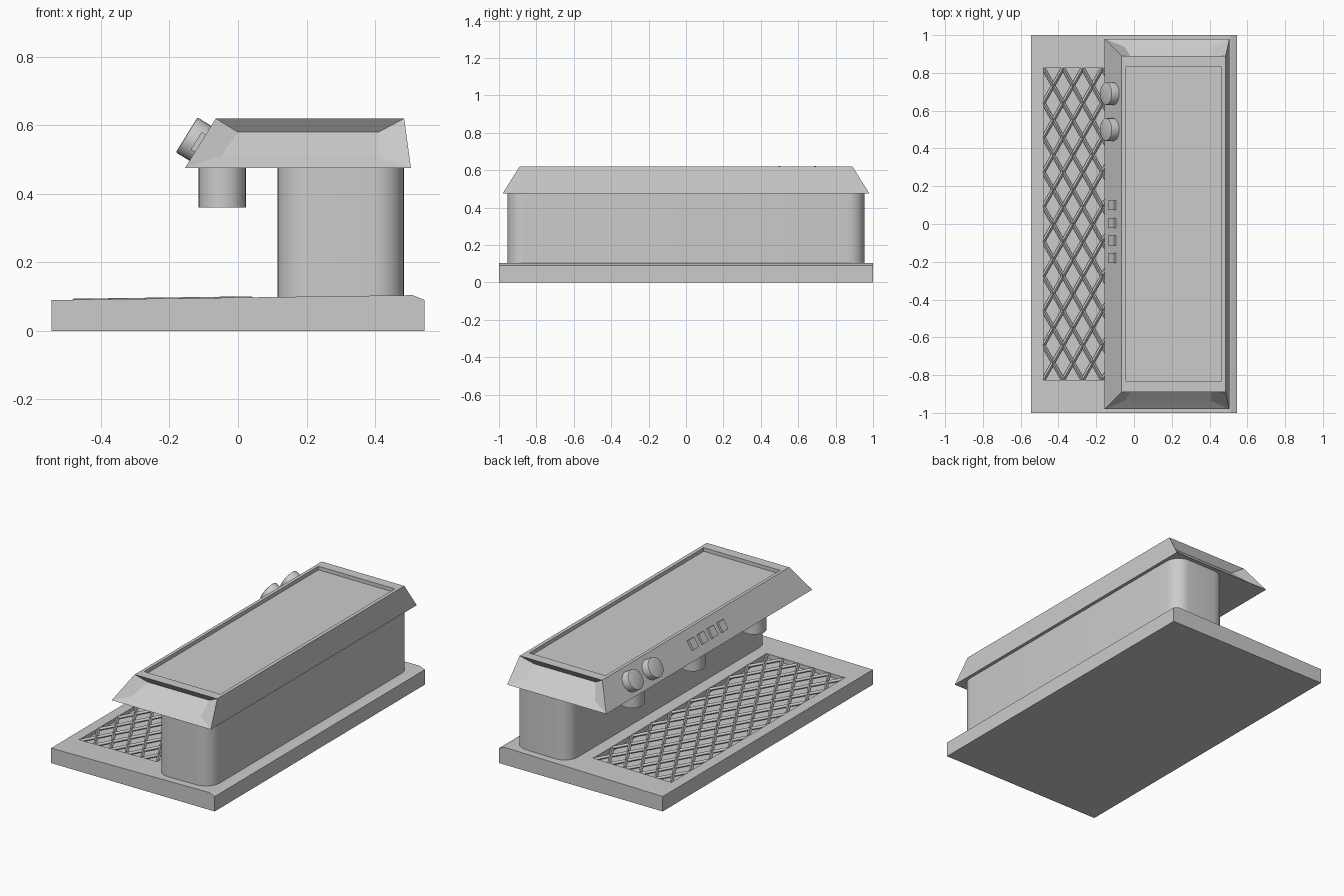
import bpy, bmesh, math
from mathutils import Vector, Matrix

cube = bpy.data.objects.get("Cube")
if cube:
    bpy.data.objects.remove(cube, do_unlink=True)

grey = bpy.data.materials.new("plain grey")
grey.use_nodes = True
grey.diffuse_color = (0.6, 0.6, 0.6, 1)
grey.node_tree.nodes["Principled BSDF"].inputs["Base Color"].default_value = (0.6, 0.6, 0.6, 1)


def add_object(name, bm, smooth=False):
    bmesh.ops.recalc_face_normals(bm, faces=bm.faces)
    mesh = bpy.data.meshes.new(name)
    bm.to_mesh(mesh)
    bm.free()
    mesh.materials.append(grey)
    obj = bpy.data.objects.new(name, mesh)
    bpy.context.collection.objects.link(obj)
    if smooth:
        bpy.ops.object.select_all(action="DESELECT")
        obj.select_set(True)
        bpy.context.view_layer.objects.active = obj
        bpy.ops.object.shade_smooth_by_angle(angle=math.radians(35))
    return obj


def box(bm, x0, x1, y0, y1, z0, z1):
    mat = Matrix.Translation(((x0 + x1) / 2, (y0 + y1) / 2, (z0 + z1) / 2))
    mat = mat @ Matrix.Diagonal((x1 - x0, y1 - y0, z1 - z0, 1))
    return bmesh.ops.create_cube(bm, size=1, matrix=mat)["verts"]


def rect(x0, x1, y, z):
    return [(x0, -y, z), (x1, -y, z), (x1, y, z), (x0, y, z)]


def nest(bm, loops):
    """Join successive four-point loops and close the last one."""
    for a, b in zip(loops, loops[1:]):
        for i in range(4):
            j = (i + 1) % 4
            bm.faces.new([bm.verts.new(p) for p in (a[i], a[j], b[j], b[i])])
    bm.faces.new([bm.verts.new(p) for p in loops[-1]])


def base_top(x):
    return 0.09 + (x + 0.545) * 0.0135


# Base: gently sloping slab with a sunken drip tray
TRAY_X0, TRAY_X1, TRAY_Y = -0.48, 0.04, 0.825
bm = bmesh.new()
profile = [(-0.545, 0), (0.545, 0), (0.545, 0.09), (0.51, base_top(0.51)), (-0.545, 0.09)]
side = bm.faces.new([bm.verts.new((x, -1, z)) for x, z in profile])
ext = bmesh.ops.extrude_face_region(bm, geom=[side])["geom"]
bmesh.ops.translate(bm, vec=(0, 2, 0), verts=[v for v in ext if isinstance(v, bmesh.types.BMVert)])
base = add_object("base", bm)

bm = bmesh.new()
box(bm, TRAY_X0, TRAY_X1, -TRAY_Y, TRAY_Y, 0.07, 0.2)
cutter = add_object("tray_cutter", bm)
cutter.hide_render = True
cut = base.modifiers.new("tray recess", "BOOLEAN")
cut.operation = "DIFFERENCE"
cut.solver = "EXACT"
cut.object = cutter
bpy.ops.object.select_all(action="DESELECT")
base.select_set(True)
bpy.context.view_layer.objects.active = base
bpy.ops.object.modifier_apply(modifier=cut.name)
bpy.data.objects.remove(cutter, do_unlink=True)

# Drip grate: two crossing families of diagonal bars clipped to the tray
COLS, ROWS = 5, 9
curve = bpy.data.curves.new("drip_grate", "CURVE")
curve.dimensions = "3D"
curve.bevel_depth = 0.01
curve.bevel_resolution = 0
curve.use_fill_caps = True
curve.materials.append(grey)


def grate_point(u, v):
    x = TRAY_X0 + u / COLS * (TRAY_X1 - TRAY_X0)
    y = -TRAY_Y + v / ROWS * 2 * TRAY_Y
    return (x, y, base_top(x) - 0.007, 1)


for k in range(1, COLS + ROWS):
    u0, u1 = max(0, k - ROWS), min(COLS, k)
    for flip in (False, True):
        bar = curve.splines.new("POLY")
        bar.points.add(1)
        for pt, u in zip(bar.points, (u0, u1)):
            v = k - u
            pt.co = grate_point(u, ROWS - v if flip else v)
grate = bpy.data.objects.new("drip_grate", curve)
bpy.context.collection.objects.link(grate)
bpy.ops.object.select_all(action="DESELECT")
grate.select_set(True)
bpy.context.view_layer.objects.active = grate
bpy.ops.object.convert(target="MESH")
bpy.ops.object.shade_flat()

# Body: tall block with rounded upright edges
bm = bmesh.new()
box(bm, 0.115, 0.485, -0.955, 0.955, 0.09, 0.476)
upright = [e for e in bm.edges if abs(e.verts[0].co.z - e.verts[1].co.z) > 0.1]
bmesh.ops.bevel(bm, geom=upright, offset=0.09, segments=7, profile=0.5, affect="EDGES")
add_object("body", bm, smooth=True)

# Head: tapered housing with a sunken top and hollowed ends
bm = bmesh.new()
low = rect(-0.155, 0.505, 0.98, 0.475)
high = rect(-0.065, 0.485, 0.89, 0.62)
nest(bm, [low])
nest(bm, [high, rect(-0.045, 0.463, 0.83, 0.62), rect(-0.045, 0.463, 0.83, 0.598)])
nest(bm, [[low[0], low[3], high[3], high[0]]])
nest(bm, [[low[1], low[2], high[2], high[1]]])
for s in (-1, 1):
    outer = [(-0.155, 0.98 * s, 0.475), (0.505, 0.98 * s, 0.475),
             (0.485, 0.89 * s, 0.62), (-0.065, 0.89 * s, 0.62)]
    inner = [(-0.05, 0.938 * s, 0.51), (0.41, 0.938 * s, 0.51),
             (0.41, 0.86 * s, 0.58), (0.0, 0.86 * s, 0.58)]
    nest(bm, [outer, inner])
bmesh.ops.remove_doubles(bm, verts=bm.verts, dist=0.0001)
add_object("head", bm)

# Frame of the sloping control panel: local z points out of the panel
up = Vector((0.09, 0, 0.145)).normalized()
across = Vector((0, 1, 0))
out = Vector((-up.z, 0, up.x))


def panel_matrix(y):
    m = Matrix((up, across, out)).transposed().to_4x4()
    m.translation = Vector((-0.11, y, 0.5475))
    return m


# Knobs: short dials with a softened rim
for i, y in enumerate((0.50, 0.69)):
    bm = bmesh.new()
    bmesh.ops.create_cone(bm, cap_ends=True, segments=32, radius1=0.06, radius2=0.06, depth=0.057)
    rim = [e for e in bm.edges if all(v.co.z > 0 for v in e.verts)]
    bmesh.ops.bevel(bm, geom=rim, offset=0.005, segments=2, profile=0.5, affect="EDGES")
    bmesh.ops.translate(bm, vec=(0, 0, 0.0185), verts=bm.verts)
    bm.transform(panel_matrix(y))
    add_object(f"knob_{i + 1}", bm, smooth=True)

# Push buttons
for i in range(4):
    bm = bmesh.new()
    box(bm, -0.03, 0.03, -0.026, 0.026, -0.01, 0.014)
    bm.transform(panel_matrix(-0.18 + 0.093 * i))
    add_object(f"button_{i + 1}", bm)

# Brewing outlets under the head
for i, y in enumerate((-0.58, 0, 0.58)):
    bm = bmesh.new()
    bmesh.ops.create_cone(bm, cap_ends=True, segments=32, radius1=0.069, radius2=0.069, depth=0.118,
                          matrix=Matrix.Translation((-0.046, y, 0.419)))
    add_object(f"outlet_{i + 1}", bm, smooth=True)
